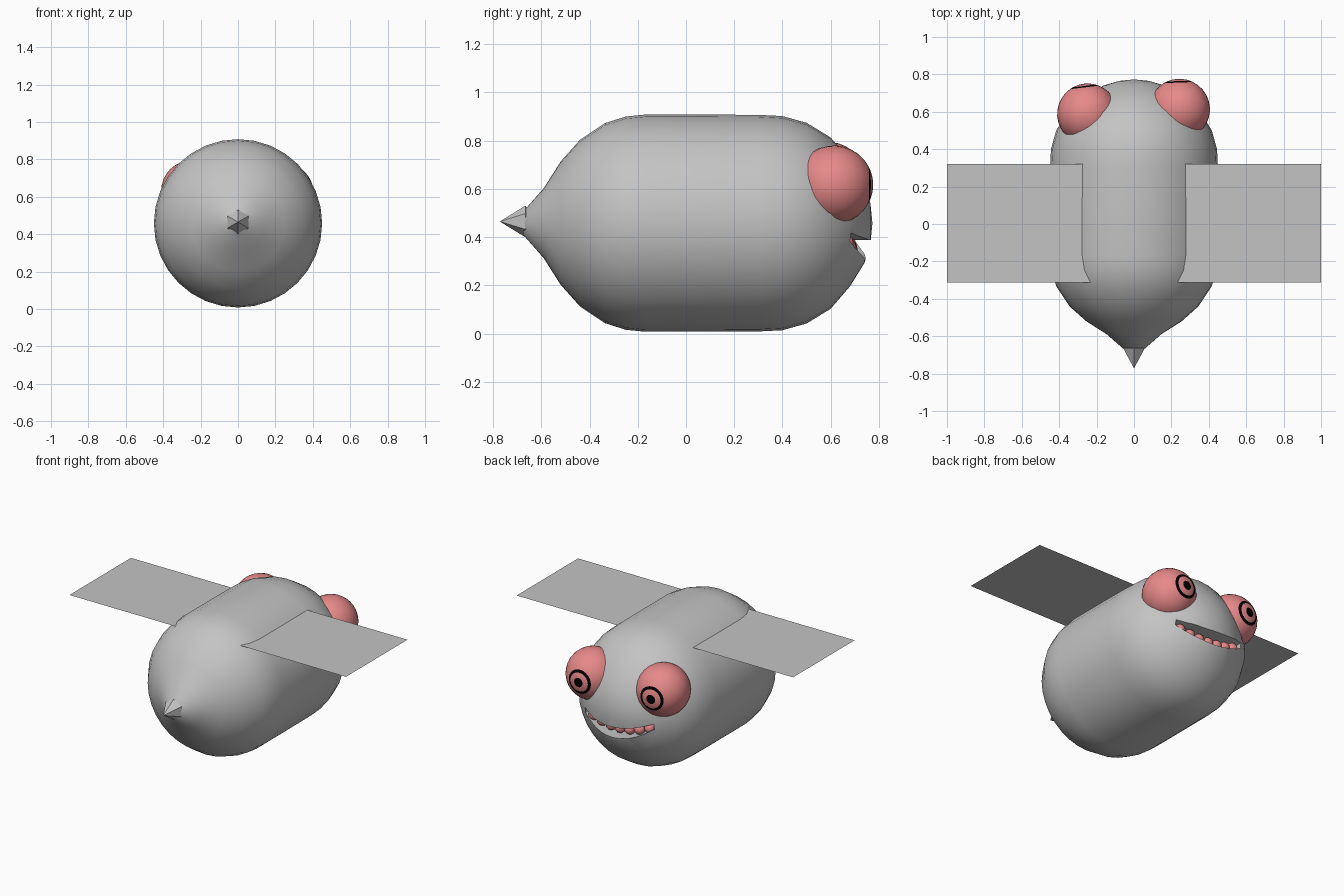
import bpy, bmesh, math
from mathutils import Vector, Matrix

if "Cube" in bpy.data.objects:
    bpy.data.objects.remove(bpy.data.objects["Cube"])


def material(name, rgb):
    m = bpy.data.materials.new(name)
    m.diffuse_color = (*rgb, 1)
    m.use_nodes = True
    m.node_tree.nodes["Principled BSDF"].inputs["Base Color"].default_value = m.diffuse_color
    return m


GREY = material("grey", (0.55, 0.55, 0.55))
PINK = material("pink", (0.8, 0.25, 0.25))
BLACK = material("black", (0.0, 0.0, 0.0))


def make(name, bm, mats, smooth=True):
    bmesh.ops.recalc_face_normals(bm, faces=bm.faces)
    me = bpy.data.meshes.new(name)
    bm.to_mesh(me)
    bm.free()
    ob = bpy.data.objects.new(name, me)
    bpy.context.collection.objects.link(ob)
    for m in mats:
        me.materials.append(m)
    if smooth:
        smooth_by_angle(ob)
    return ob


def smooth_by_angle(ob):
    bpy.ops.object.select_all(action='DESELECT')
    ob.select_set(True)
    bpy.context.view_layer.objects.active = ob
    bpy.ops.object.shade_smooth_by_angle(angle=math.radians(35))


def lathe(profile, n):
    """Turn (y, radius) points around the y axis; first and last radius are 0."""
    bm = bmesh.new()
    rings = []
    for y, r in profile:
        if r == 0:
            rings.append([bm.verts.new((0, y, 0))] * n)
        else:
            rings.append([bm.verts.new((r * math.sin(2 * math.pi * i / n), y,
                                        r * math.cos(2 * math.pi * i / n))) for i in range(n)])
    for a, b in zip(rings, rings[1:]):
        for i in range(n):
            j = (i + 1) % n
            quad = list(dict.fromkeys((a[i], a[j], b[j], b[i])))
            bm.faces.new(quad)
    return bm


# Body: rounded capsule, slightly drawn out at the tail
CZ = 0.458
bm = lathe([(-0.69, 0), (-0.67, 0.054), (-0.59, 0.145), (-0.52, 0.255), (-0.44, 0.345),
            (-0.335, 0.415), (-0.25, 0.442), (-0.17, 0.45), (0.1, 0.45), (0.3, 0.449),
            (0.4, 0.444), (0.5, 0.416), (0.6, 0.355), (0.68, 0.262), (0.74, 0.165),
            (0.765, 0.08), (0.773, 0)], 32)
bmesh.ops.translate(bm, verts=bm.verts, vec=(0, 0, CZ))
body = make("body", bm, [GREY], smooth=False)


# Mouth: crescent cutter, slightly tilted
def mouth_z(x, low, high):
    return low + (high - low) * (x / 0.25) ** 2 - 0.05 * x


bm = bmesh.new()
xs = [-0.25 + 0.05 * i for i in range(11)]
outline = [(x, mouth_z(x, 0.388, 0.43)) for x in xs]
outline += [(x, mouth_z(x, 0.31, 0.395)) for x in reversed(xs)]
face = bm.faces.new([bm.verts.new((x, 0.635, z)) for x, z in outline])
ext = bmesh.ops.extrude_face_region(bm, geom=[face], use_keep_orig=True)
bmesh.ops.translate(bm, verts=[v for v in ext["geom"] if isinstance(v, bmesh.types.BMVert)],
                    vec=(0, 0.3, 0))
cutter = make("mouth_cutter", bm, [GREY], smooth=False)
cutter.hide_render = True
mod = body.modifiers.new("mouth", 'BOOLEAN')
mod.object = cutter
mod.operation = 'DIFFERENCE'
mod.solver = 'EXACT'
dg = bpy.context.evaluated_depsgraph_get()
cut_mesh = bpy.data.meshes.new_from_object(body.evaluated_get(dg))
body.modifiers.clear()
body.data = cut_mesh
bpy.data.objects.remove(cutter)
smooth_by_angle(body)

# Teeth: a row of small balls following the mouth
bm = bmesh.new()
for i in range(-3, 4):
    x = i * 0.067
    pos = Vector((x, 0.677 - 0.4 * x * x, mouth_z(x, 0.352, 0.405)))
    bmesh.ops.create_uvsphere(bm, u_segments=16, v_segments=10, radius=0.034,
                              matrix=Matrix.Translation(pos))
make("teeth", bm, [PINK])

# Stinger: six-sided cone
bm = lathe([(-0.772, 0), (-0.665, 0.066), (-0.64, 0)], 6)
bmesh.ops.translate(bm, verts=bm.verts, vec=(0, 0, 0.465))
make("stinger", bm, [GREY], smooth=False)

# Wings: flat rectangles
for name, s in (("left_wing", -1), ("right_wing", 1)):
    bm = bmesh.new()
    bm.faces.new([bm.verts.new(p) for p in ((0, -0.313, 0.81), (s, -0.313, 0.81),
                                            (s, 0.322, 0.81), (0, 0.322, 0.81))])
    make(name, bm, [GREY], smooth=False)

# Eyes: balls with a black ring and pupil around the pole that looks forward
R = 0.163
ANGLES = [0, 4, 10.5, 16, 22, 28.5] + [28.5 + 151.5 * k / 13 for k in range(1, 14)]


def eye(name, centre, turn):
    prof = [(R * math.cos(math.radians(a)), R * math.sin(math.radians(a)) if 0 < a < 179.9 else 0)
            for a in ANGLES]
    bm = lathe(prof, 32)
    for f in bm.faces:
        c = f.calc_center_median().normalized()
        a = math.degrees(math.acos(max(-1, min(1, c.y))))
        f.material_index = 1 if a < 10.5 or 22 < a < 28.5 else 0
    bm.transform(Matrix.Translation(centre) @ Matrix.Rotation(math.radians(turn), 4, 'Z'))
    make(name, bm, [PINK, BLACK])


eye("left_eye", (-0.248, 0.588, 0.632), 7)
eye("right_eye", (0.243, 0.613, 0.617), 2)
